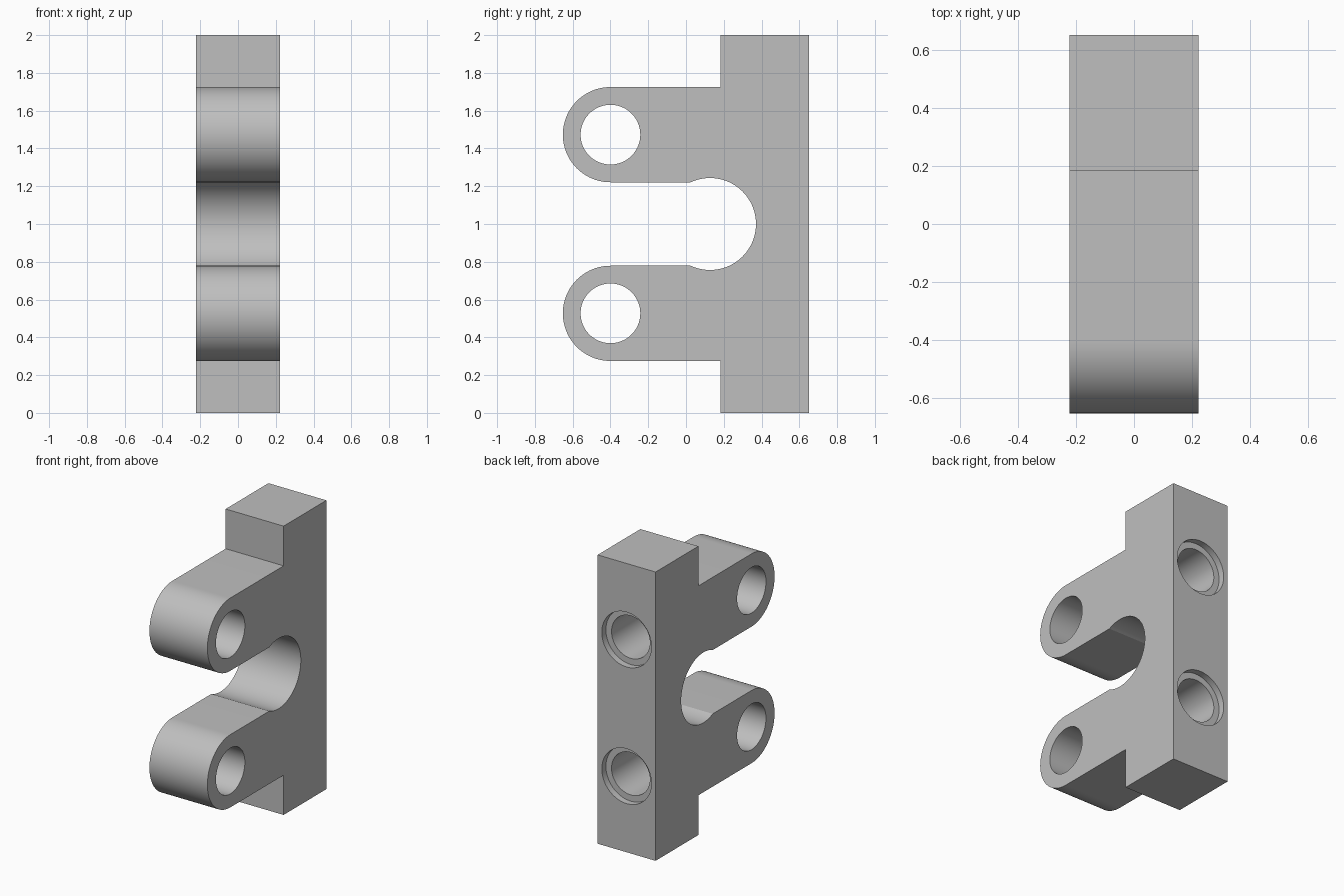
import bpy, bmesh, math
from mathutils import Matrix

if "Cube" in bpy.data.objects:
    bpy.data.objects.remove(bpy.data.objects["Cube"])

HALF_W = 0.222            # half thickness along x
BACK, STEP = 0.65, 0.182  # back face and step of the upright bar
ARM_Y, ARM_R = -0.40, 0.252
ARM_Z = (0.527, 1.473)    # arm centre heights
SLOT_Y, SLOT_R = 0.127, 0.2435

grey = bpy.data.materials.new("plain grey")
grey.diffuse_color = (0.52, 0.52, 0.52, 1)
grey.use_nodes = True
grey.node_tree.nodes["Principled BSDF"].inputs["Base Color"].default_value = grey.diffuse_color


def arc(cy, cz, r, a0, a1, n):
    return [(cy + r * math.cos(a0 + (a1 - a0) * i / n),
             cz + r * math.sin(a0 + (a1 - a0) * i / n)) for i in range(n + 1)]


def extrude_profile(name, pts):
    """Extrude a (y, z) outline through the full thickness."""
    bm = bmesh.new()
    face = bm.faces.new([bm.verts.new((-HALF_W, y, z)) for y, z in pts])
    res = bmesh.ops.extrude_face_region(bm, geom=[face])
    bmesh.ops.translate(bm, vec=(2 * HALF_W, 0, 0),
                        verts=[v for v in res["geom"] if isinstance(v, bmesh.types.BMVert)])
    bmesh.ops.recalc_face_normals(bm, faces=bm.faces)
    return add_object(name, bm)


def add_object(name, bm):
    mesh = bpy.data.meshes.new(name)
    bm.to_mesh(mesh)
    bm.free()
    mesh.materials.append(grey)
    ob = bpy.data.objects.new(name, mesh)
    bpy.context.collection.objects.link(ob)
    return ob


def drill(target, axis, r, depth, centre):
    """Cut a round hole along an axis, then remove the cutter."""
    bm = bmesh.new()
    rot = Matrix.Rotation(math.pi / 2, 4, "Y" if axis == "X" else "X")
    bmesh.ops.create_cone(bm, cap_ends=True, segments=96, radius1=r, radius2=r,
                          depth=depth, matrix=Matrix.Translation(centre) @ rot)
    cutter = add_object("hole_cutter", bm)
    cutter.hide_render = True
    mod = target.modifiers.new("hole", "BOOLEAN")
    mod.operation, mod.solver, mod.object = "DIFFERENCE", "EXACT", cutter
    bpy.context.view_layer.objects.active = target
    bpy.ops.object.modifier_apply(modifier=mod.name)
    bpy.data.objects.remove(cutter)


# Side outline: bar, two rounded arms and the round relief between them
low, high = ARM_Z
a = math.acos(-math.sqrt(SLOT_R ** 2 - (high - ARM_R - 1) ** 2) / SLOT_R)
outline = [(BACK, 0), (BACK, 2), (STEP, 2), (STEP, high + ARM_R)]
outline += arc(ARM_Y, high, ARM_R, math.pi / 2, 3 * math.pi / 2, 48)
outline += arc(SLOT_Y, 1, SLOT_R, a, -a, 64)
outline += arc(ARM_Y, low, ARM_R, math.pi / 2, 3 * math.pi / 2, 48)
outline += [(STEP, low - ARM_R), (STEP, 0)]
bracket = extrude_profile("hinge_bracket", outline)

# Pin holes through the arms, counterbored blind holes in the back
for z in ARM_Z:
    drill(bracket, "X", 0.158, 1, (0, ARM_Y, z))
    drill(bracket, "Y", 0.19, 0.09, (0, BACK, z))
    drill(bracket, "Y", 0.147, 1.0, (0, BACK, z))

bpy.ops.object.select_all(action="DESELECT")
bracket.select_set(True)
bpy.context.view_layer.objects.active = bracket
bpy.ops.object.shade_smooth_by_angle(angle=math.radians(20))
